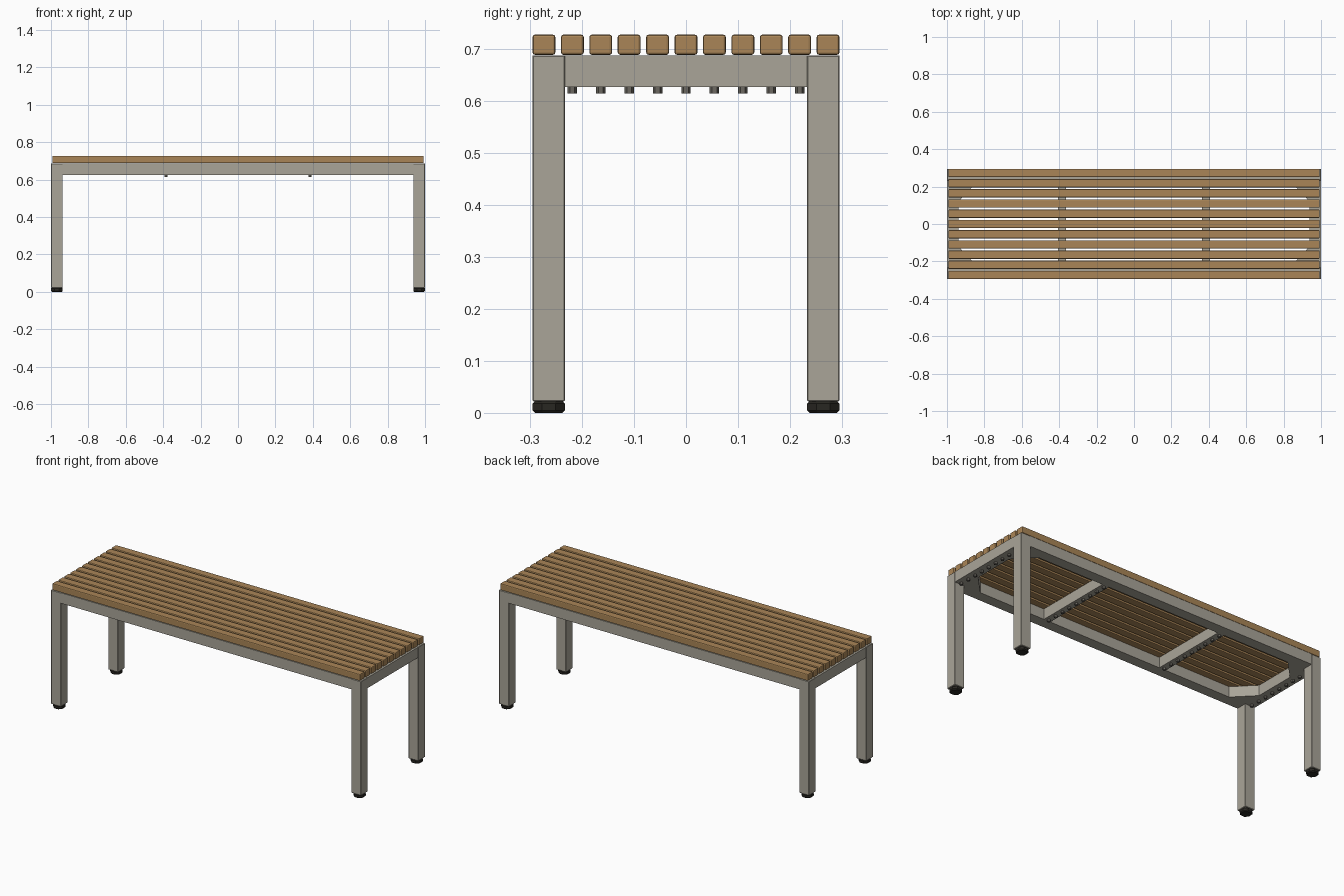
import bpy
import bmesh
import math

if "Cube" in bpy.data.objects:
    bpy.data.objects.remove(bpy.data.objects["Cube"])


def material(name, rgb):
    m = bpy.data.materials.new(name)
    m.diffuse_color = (*rgb, 1)
    m.use_nodes = True
    m.node_tree.nodes["Principled BSDF"].inputs["Base Color"].default_value = m.diffuse_color
    return m


WOOD = material("warm wood", (0.40, 0.235, 0.095))
METAL = material("grey metal", (0.40, 0.375, 0.315))
RUBBER = material("black rubber", (0.022, 0.02, 0.016))
BOLT = material("dark steel", (0.15, 0.14, 0.12))


def finish(bm, name, mat, bevel=0, segments=1, limit=30):
    bmesh.ops.recalc_face_normals(bm, faces=bm.faces)
    me = bpy.data.meshes.new(name)
    bm.to_mesh(me)
    bm.free()
    me.materials.append(mat)
    ob = bpy.data.objects.new(name, me)
    bpy.context.collection.objects.link(ob)
    if bevel:
        b = ob.modifiers.new("Bevel", 'BEVEL')
        b.width, b.segments = bevel, segments
        b.angle_limit = math.radians(limit)
    return ob


def prism(name, outline, z0, z1, mat, **kw):
    """Extrude a flat outline from z0 up to z1."""
    bm = bmesh.new()
    face = bm.faces.new([bm.verts.new((x, y, z0)) for x, y in outline])
    top = bmesh.ops.extrude_face_region(bm, geom=[face])["geom"]
    bmesh.ops.translate(bm, vec=(0, 0, z1 - z0),
                        verts=[v for v in top if isinstance(v, bmesh.types.BMVert)])
    return finish(bm, name, mat, **kw)


def box(name, x0, x1, y0, y1, z0, z1, mat, **kw):
    return prism(name, [(x0, y0), (x1, y0), (x1, y1), (x0, y1)], z0, z1, mat, **kw)


def ngon(x, y, r, n):
    return [(x + r * math.cos(math.tau * (i + 0.5) / n),
             y + r * math.sin(math.tau * (i + 0.5) / n)) for i in range(n)]


X, Y, W = 1.0, 0.295, 0.0625      # outer half length, half depth, tube width
LOW, TOP = 0.626, 0.687           # frame underside and top
XI, YI = X - W, Y - W             # inner faces of the frame
PITCH = 0.0546                    # slat spacing

# Legs, feet and corner gussets
for sx in (-1, 1):
    for sy in (-1, 1):
        cx, cy = sx * (X - W / 2), sy * (Y - W / 2)
        box("leg", cx - W / 2, cx + W / 2, cy - W / 2, cy + W / 2,
            0.022, TOP, METAL, bevel=0.002)
        prism("foot", ngon(cx, cy, W / 2 / math.cos(math.pi / 8), 8),
              0, 0.023, RUBBER, bevel=0.005, limit=60)
        prism("corner_gusset", [(sx * XI, sy * YI), (sx * 0.83, sy * YI),
                                (sx * XI, sy * 0.122)], LOW, TOP, METAL)

# Long rails and end rails between the legs
for s in (-1, 1):
    ya, yb = sorted((s * YI, s * Y))
    box("long_rail", -XI, XI, ya, yb, LOW, TOP, METAL)
    xa, xb = sorted((s * XI, s * X))
    box("end_rail", xa, xb, -YI, YI, LOW, TOP, METAL)
    # Inner crossbar
    box("crossbar", s * 0.385 - 0.021, s * 0.385 + 0.021, -YI, YI, LOW, TOP, METAL)

# Bolts under the end rails and crossbars, one per inner slat
for x in (-0.969, -0.385, 0.385, 0.969):
    for i in range(-4, 5):
        prism("slat_bolt", ngon(x, i * PITCH, 0.009, 6), 0.614, LOW, BOLT)

# Seat slats
for i in range(-5, 6):
    box("seat_slat", -0.993, 0.993, i * PITCH - 0.022, i * PITCH + 0.022,
        TOP + 0.001, 0.727, WOOD, bevel=0.005, segments=2)
